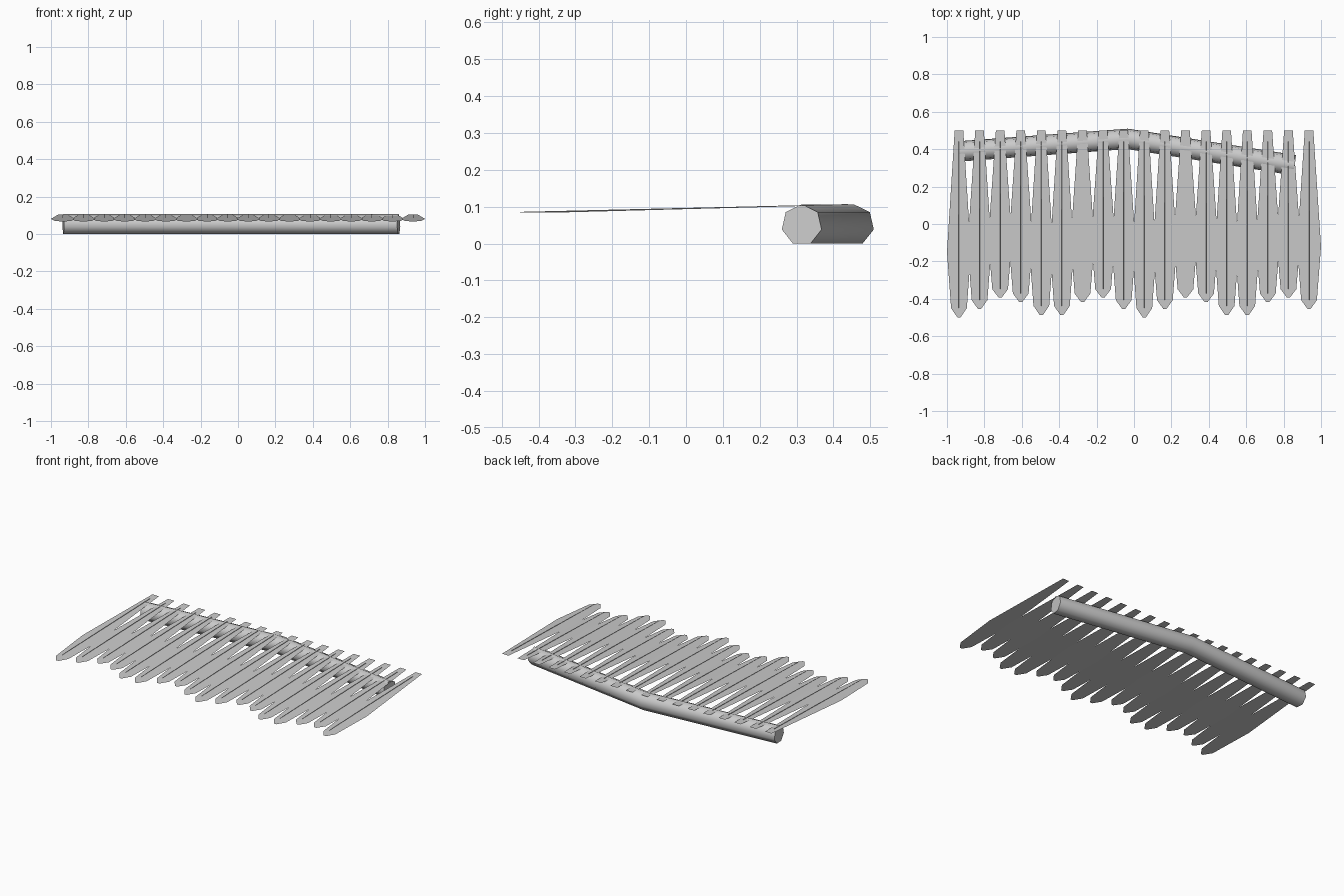
import bpy, math
from mathutils import Vector

if "Cube" in bpy.data.objects:
    bpy.data.objects.remove(bpy.data.objects["Cube"])


def make(name, verts, faces):
    me = bpy.data.meshes.new(name)
    me.from_pydata(verts, [], faces)
    me.update()
    ob = bpy.data.objects.new(name, me)
    bpy.context.collection.objects.link(ob)
    return ob


COUNT, STEP, TOP = 18, 0.1101, 0.5

# half outline of a leaflet: (fraction of length, half width)
OUTLINE = [(0, 0.023), (0.65, 0.064), (0.95, 0.042), (1, 0.008)]

for i in range(COUNT):
    x = (i - (COUNT - 1) / 2) * STEP
    length = 0.945 + 0.055 * math.cos(2 * math.pi * i / 4.5)

    # flat leaflet, sloping down to the front
    def point(f, w):
        return (x + w, TOP - f * length, 0.105 - 0.038 * f)
    right = [point(f, w) for f, w in OUTLINE]
    left = [point(f, -w) for f, w in OUTLINE]
    n = len(OUTLINE)
    make(f"leaflet_{i + 1}", right + left,
         [(k, n + k, n + k + 1, k + 1) for k in range(n - 1)])

    # hair-thin midrib just above the leaflet
    y0, y1 = TOP - 0.06, TOP - 0.95 * length
    rib = [(x + s * 0.0012, y, z + t) for y, z in ((y0, 0.105), (y1, 0.084))
           for s, t in ((-1, 0), (1, 0), (0, 0.002))]
    make(f"midrib_{i + 1}", rib,
         [(0, 1, 2), (3, 5, 4), (0, 3, 4, 1), (1, 4, 5, 2), (2, 5, 3, 0)])

# bent seven-sided stem carrying the leaflets
SIDES, R, ZC = 7, 0.056, 0.0505
path = [Vector(p) for p in ((-0.934, 0.388), (-0.035, 0.455), (0.859, 0.314))]
dirs = [(path[1] - path[0]).normalized(), (path[2] - path[1]).normalized()]
tangents = [dirs[0], (dirs[0] + dirs[1]).normalized(), dirs[1]]
verts = []
for p, t in zip(path, tangents):
    for k in range(SIDES):
        a = math.pi / 2 + 2 * math.pi * k / SIDES
        c = R * math.cos(a)
        verts.append((p.x - t.y * c, p.y + t.x * c, ZC + R * math.sin(a)))
faces = [tuple(range(SIDES))[::-1], tuple(range(2 * SIDES, 3 * SIDES))]
for r in range(2):
    for k in range(SIDES):
        a, b = r * SIDES + k, r * SIDES + (k + 1) % SIDES
        faces.append((a, b, b + SIDES, a + SIDES))
stem = make("stem", verts, faces)
bpy.context.view_layer.objects.active = stem
stem.select_set(True)
bpy.ops.object.mode_set(mode='EDIT')
bpy.ops.mesh.select_all(action='SELECT')
bpy.ops.mesh.normals_make_consistent(inside=False)
bpy.ops.object.mode_set(mode='OBJECT')
bpy.ops.object.shade_smooth_by_angle(angle=math.radians(60))
